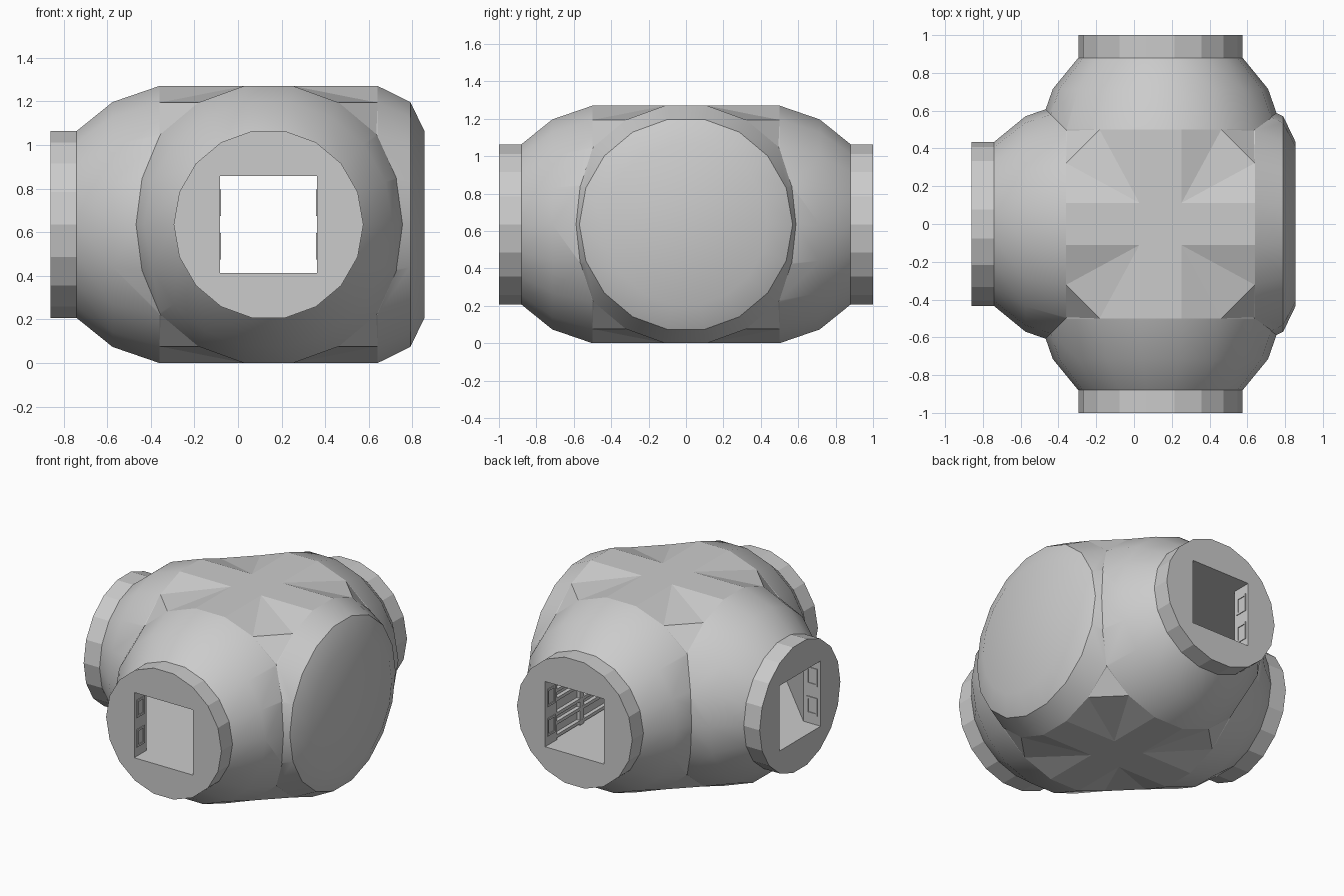
import bpy, bmesh, math
from mathutils import Vector, Matrix

if "Cube" in bpy.data.objects:
    bpy.data.objects.remove(bpy.data.objects["Cube"])

SIDES, R = 18, 0.645
CENTRE = Vector((0.14, 0, R * math.sin(math.radians(80))))
HOLE = 0.2225          # half width of the square doorways

grey = bpy.data.materials.new("light_grey")
grey.use_nodes = True
grey.diffuse_color = (0.6, 0.6, 0.6, 1)
grey.node_tree.nodes["Principled BSDF"].inputs["Base Color"].default_value = (0.6, 0.6, 0.6, 1)


def finish(name, bm):
    bmesh.ops.recalc_face_normals(bm, faces=bm.faces[:])
    mesh = bpy.data.meshes.new(name)
    bm.to_mesh(mesh)
    bm.free()
    mesh.materials.append(grey)
    obj = bpy.data.objects.new(name, mesh)
    obj.location = CENTRE
    bpy.context.collection.objects.link(obj)
    return obj


def activate(obj):
    bpy.ops.object.select_all(action="DESELECT")
    obj.select_set(True)
    bpy.context.view_layer.objects.active = obj


def barrel(name, profile, axis):
    """Closed solid of rings along the x or y axis."""
    bm = bmesh.new()
    rings = []
    for pos, rad in profile:
        ring = []
        for i in range(SIDES):
            a = math.tau * i / SIDES
            side, up = rad * math.cos(a), rad * math.sin(a)
            ring.append(bm.verts.new((pos, side, up) if axis == "x" else (side, pos, up)))
        rings.append(ring)
    for r1, r2 in zip(rings, rings[1:]):
        for i in range(SIDES):
            j = (i + 1) % SIDES
            bm.faces.new((r1[i], r1[j], r2[j], r2[i]))
    bm.faces.new(rings[0])
    bm.faces.new(rings[-1])
    return finish(name, bm)


def prism(name, outline, half_height):
    bm = bmesh.new()
    low = bm.faces.new([bm.verts.new((x, y, -half_height)) for x, y in outline])
    ext = bmesh.ops.extrude_face_region(bm, geom=[low], use_keep_orig=True)
    tops = [v for v in ext["geom"] if isinstance(v, bmesh.types.BMVert)]
    bmesh.ops.translate(bm, vec=(0, 0, 2 * half_height), verts=tops)
    return finish(name, bm)


def add_box(bm, centre, size):
    m = Matrix.Translation(centre) @ Matrix.Diagonal((*size, 1))
    bmesh.ops.create_cube(bm, size=1, matrix=m)


def combine(target, tool, operation):
    activate(target)
    mod = target.modifiers.new("combine", "BOOLEAN")
    mod.object, mod.operation, mod.solver = tool, operation, "EXACT"
    bpy.ops.object.modifier_apply(modifier=mod.name)
    bpy.data.objects.remove(tool)


# Body: two crossing barrels, three of the four ends carrying a flange
port = [(-1, 0.435), (-0.88, 0.435), (-0.715, 0.57), (-0.5, R)]
body = barrel("body", port + [(-p, r) for p, r in reversed(port)], "y")
combine(body, barrel("cross_barrel", port + [(0.5, R), (0.65, 0.57), (0.715, 0.435)], "x"), "UNION")

# Hollow: inner room and the square doorways
room = [(0.25, -0.87), (0.25, 0.87), (-HOLE, 0.87), (-0.87, HOLE), (-0.87, -HOLE), (-HOLE, -0.87)]
combine(body, prism("room_cutter", room, HOLE), "DIFFERENCE")
h = HOLE
passage = [(-h, -1.2), (h, -1.2), (h, 1.2), (-h, 1.2)]
combine(body, prism("passage_cutter", passage, h), "DIFFERENCE")
side_door = [(-1.2, -h), (0, -h), (0, h), (-1.2, h)]
combine(body, prism("side_door_cutter", side_door, h), "DIFFERENCE")

# Smooth shell, but flat flanges and flat star on top and bottom
activate(body)
bpy.ops.object.shade_smooth_by_angle(angle=math.radians(30))
for poly in body.data.polygons:
    pts = [body.data.vertices[i].co for i in poly.vertices]
    flange = poly.center.x < -0.881 or abs(poly.center.y) > 0.881
    star = all(max(abs(p.x), abs(p.y)) < 0.502 and abs(p.z) > 0.4 for p in pts)
    if flange or star:
        poly.use_smooth = False


# Gussets: facets filling the valleys between the barrels
def ring_point(deg):
    a = math.radians(deg)
    return R * math.cos(a), R * math.sin(a)


(c, cz), (a, az), (k, kz) = ring_point(80), ring_point(60), ring_point(40)
bm = bmesh.new()
for sx in (-1, 1):
    for sy in (-1, 1):
        for sz in (-1, 1):
            corners = ((c, c, cz), (0.5, a, az), (a, 0.5, az), (k, k, kz))
            v = [bm.verts.new((sx * x, sy * y, sz * z)) for x, y, z in corners]
            for tri in ((0, 1, 2), (1, 2, 3), (0, 1, 3), (0, 2, 3)):
                bm.faces.new([v[i] for i in tri])
finish("corner_gussets", bm)

# Rails and posts on the closed inner wall
bm = bmesh.new()
for z in (-0.2, -0.11, -0.05, 0.05, 0.11, 0.2):
    add_box(bm, (0.237, 0, z), (0.026, 1.74, 0.022))
for y in (-0.6, -0.2, 0.2, 0.6):
    add_box(bm, (0.237, y, 0), (0.024, 0.04, 2 * HOLE))
finish("wall_rails", bm)

# Small frames on the door jambs
bm = bmesh.new()
for angle in (0, 90, 180):
    turn = Matrix.Rotation(math.radians(angle), 4, "Z")
    first = len(bm.verts)
    for side in (-1, 1):
        for z in (-0.1, 0.1):
            x = side * (HOLE - 0.002)
            for s in (-1, 1):
                add_box(bm, (x, 0.935 + s * 0.035, z), (0.006, 0.014, 0.12))
                add_box(bm, (x, 0.935, z + s * 0.053), (0.006, 0.07, 0.014))
    bm.verts.ensure_lookup_table()
    bmesh.ops.transform(bm, matrix=turn, verts=bm.verts[first:])
finish("jamb_frames", bm)
